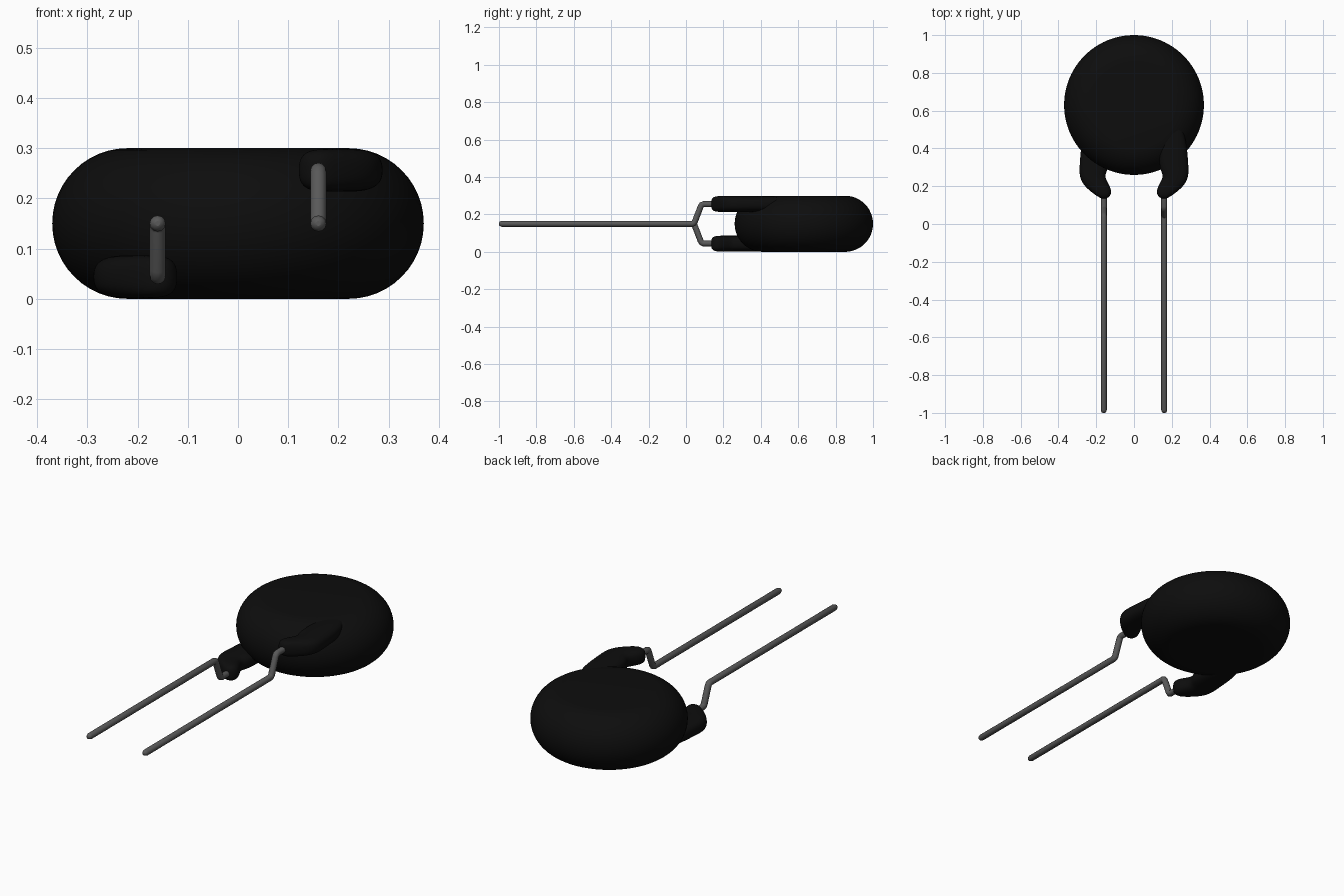
import bpy, bmesh
from math import sin, cos, pi
from mathutils import Vector

if "Cube" in bpy.data.objects:
    bpy.data.objects.remove(bpy.data.objects["Cube"])


def material(name, value):
    m = bpy.data.materials.new(name)
    m.diffuse_color = (value, value, value, 1)
    m.use_nodes = True
    m.node_tree.nodes["Principled BSDF"].inputs["Base Color"].default_value = m.diffuse_color
    return m


coating = material("black_coating", 0.004)
metal = material("grey_metal", 0.1)


def loft(name, rings):
    """Skin closed rings of points, capping both ends."""
    bm = bmesh.new()
    vs = [[bm.verts.new(p) for p in ring] for ring in rings]
    n = len(vs[0])
    for a, b in zip(vs, vs[1:]):
        for i in range(n):
            j = (i + 1) % n
            bm.faces.new((a[i], a[j], b[j], b[i]))
    bm.faces.new(vs[0][::-1])
    bm.faces.new(vs[-1])
    bmesh.ops.recalc_face_normals(bm, faces=bm.faces)
    me = bpy.data.meshes.new(name)
    bm.to_mesh(me)
    bm.free()
    me.materials.append(coating)
    me.shade_smooth()
    ob = bpy.data.objects.new(name, me)
    bpy.context.collection.objects.link(ob)
    return ob


# Disc body: flat faces with a full half-round rim
rings = []
for k in range(25):
    t = -pi / 2 + pi * k / 24
    r, z = 0.22 + 0.15 * cos(t), 0.15 + 0.15 * sin(t)
    rings.append([(r * cos(2 * pi * i / 96), 0.63 + r * sin(2 * pi * i / 96), z)
                  for i in range(96)])
loft("disc_body", rings)

# Lug sections: inner x, inner y, outer x, outer y, half thickness
sections = [
    (0.145, 0.134, 0.165, 0.133, 0.018),
    (0.127, 0.147, 0.182, 0.139, 0.036),
    (0.118, 0.170, 0.207, 0.155, 0.042),
    (0.125, 0.195, 0.240, 0.180, 0.043),
    (0.143, 0.227, 0.275, 0.215, 0.043),
    (0.156, 0.258, 0.291, 0.260, 0.043),
    (0.135, 0.288, 0.288, 0.320, 0.043),
    (0.130, 0.390, 0.283, 0.390, 0.043),
    (0.150, 0.480, 0.270, 0.480, 0.041),
    (0.180, 0.580, 0.230, 0.580, 0.030),
]


def spow(v, e):
    return (1 if v >= 0 else -1) * abs(v) ** e


def turn(p, side):
    """Half turn about the lead axis for the left-hand, lower parts."""
    return (side * p[0], p[1], 0.15 + side * (p[2] - 0.15))


for side, label in ((1, "right"), (-1, "left")):
    # Coated lug leading from the disc to the wire
    rings = []
    for ix, iy, ox, oy, h in sections:
        a, b = Vector((ix, iy, 0.256)), Vector((ox, oy, 0.256))
        mid, half = (a + b) / 2, (b - a) / 2
        ring = []
        for i in range(20):
            t = 2 * pi * i / 20
            p = mid + half * spow(cos(t), 0.75)
            p.z += h * spow(sin(t), 0.75)
            ring.append(turn(p, side))
        rings.append(ring)
    lug = loft(label + "_lug", rings)
    sub = lug.modifiers.new("smooth", 'SUBSURF')
    sub.levels = sub.render_levels = 2

    # Kinked wire lead with a rounded tip
    path = [(-1.0, 0.15, 0.3), (-0.997, 0.15, 0.7), (-0.985, 0.15, 1),
            (0.032, 0.15, 1), (0.041, 0.153, 1), (0.047, 0.161, 1),
            (0.078, 0.241, 1), (0.084, 0.251, 1), (0.094, 0.255, 1),
            (0.2, 0.255, 1)]
    cu = bpy.data.curves.new(label + "_lead", 'CURVE')
    cu.dimensions = '3D'
    cu.bevel_depth = 0.016
    cu.bevel_resolution = 4
    cu.use_fill_caps = True
    sp = cu.splines.new('POLY')
    sp.points.add(len(path) - 1)
    for pt, (y, z, r) in zip(sp.points, path):
        pt.co = (*turn((0.16, y, z), side), 1)
        pt.radius = r
    sp.use_smooth = True
    cu.materials.append(metal)
    bpy.context.collection.objects.link(bpy.data.objects.new(label + "_lead", cu))
